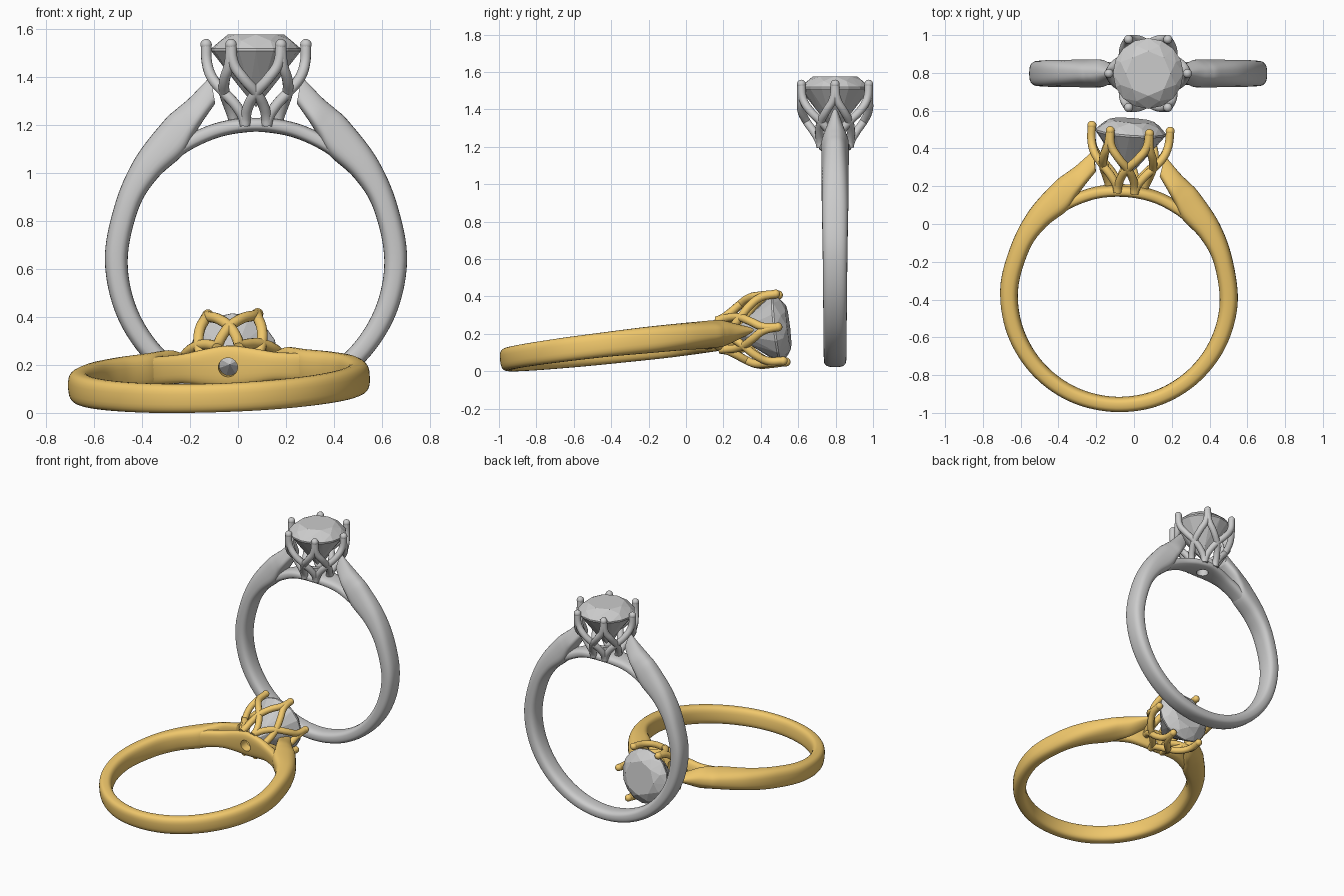
import bpy, bmesh
from math import sin, cos, pi, radians, copysign
from mathutils import Matrix, Vector

if "Cube" in bpy.data.objects:
    bpy.data.objects.remove(bpy.data.objects["Cube"])

gold = bpy.data.materials.new("gold")
gold.diffuse_color = (0.88, 0.58, 0.15, 1)
gold.use_nodes = True
gold.node_tree.nodes["Principled BSDF"].inputs["Base Color"].default_value = gold.diffuse_color


def finish(obj, mat, angle=None):
    if mat:
        obj.data.materials.append(mat)
    bpy.ops.object.select_all(action='DESELECT')
    obj.select_set(True)
    bpy.context.view_layer.objects.active = obj
    if angle:
        bpy.ops.object.shade_smooth_by_angle(angle=radians(angle))


def add_mesh(name, bm, M):
    bmesh.ops.recalc_face_normals(bm, faces=bm.faces)
    bm.transform(M)
    me = bpy.data.meshes.new(name)
    bm.to_mesh(me)
    bm.free()
    obj = bpy.data.objects.new(name, me)
    bpy.context.collection.objects.link(obj)
    return obj


def catmull(rows, steps):
    rows = [Vector(r) for r in rows]
    out = []
    for i in range(len(rows) - 1):
        p0, p1 = rows[max(i - 1, 0)], rows[i]
        p2, p3 = rows[i + 1], rows[min(i + 2, len(rows) - 1)]
        for j in range(steps):
            t = j / steps
            out.append((p1 * 2 + (p2 - p0) * t + (p0 * 2 - p1 * 5 + p2 * 4 - p3) * t * t
                        + (p1 * 3 - p0 - p2 * 3 + p3) * t ** 3) * 0.5)
    return out + [rows[-1]]


def loft(rows, steps, n=28, e=0.72):
    """Rows: inner x, inner z, outer x, outer z, half width, outer taper."""
    bm = bmesh.new()
    rings = []
    for ix, iz, ox, oz, hw, k in catmull(rows, steps):
        ring = []
        for i in range(n):
            a = 2 * pi * i / n
            c, s = [copysign(abs(v) ** e, v) for v in (cos(a), sin(a))]
            d = 0.5 + 0.5 * c
            ring.append(bm.verts.new((ix + (ox - ix) * d, hw * (1 + (k - 1) * d) * s,
                                      iz + (oz - iz) * d)))
        rings.append(ring)
    for r, q in zip(rings, rings[1:]):
        for i in range(n):
            bm.faces.new((r[i], r[(i + 1) % n], q[(i + 1) % n], q[i]))
    bm.faces.new(rings[0])
    bm.faces.new(rings[-1])
    return bm


# left half of the band: shoulder tip down to the bottom
HALF = [(-.17, .655, -.190, .768, .050, .25), (-.222, .580, -.275, .68, .086, .42),
        (-.262, .515, -.330, .633, .089, .5), (-.305, .440, -.385, .582, .086, .6),
        (-.41, .344, -.505, .425, .080, .75), (-.49, .215, -.588, .235, .075, .87),
        (-.535, 0, -.630, 0, .068, .95), (-.494, -.205, -.577, -.239, .064, 1),
        (-.378, -.378, -.438, -.438, .062, 1), (-.205, -.494, -.236, -.569, .061, 1),
        (0, -.535, 0, -.613, .060, 1)]
# prong strand: fraction of 60 degrees, radius, height
STRAND = [(0, .208, .905), (.05, .204, .82), (.24, .186, .757), (.5, .152, .70),
          (.76, .118, .645), (.95, .096, .595), (1, .09, .565)]


def ring(label, M, mat):
    # band with rising shoulders
    rows = HALF + [(-a, b, -c, d, h, k) for a, b, c, d, h, k in HALF[-2::-1]]
    finish(add_mesh(label + "_band", loft(rows, 8), M), mat, 50)

    # bridge under the head, pierced by a small round hole
    rows = []
    for deg, hw in ((-42, .06), (-32, .06), (-20, .062), (-10, .078), (0, .09),
                    (10, .078), (20, .062), (32, .06), (42, .06)):
        s, c = sin(radians(deg)), cos(radians(deg))
        rows.append((.536 * s, .536 * c, .597 * s, .597 * c, hw, .95))
    bridge = add_mesh(label + "_bridge", loft(rows, 5), M)
    bm = bmesh.new()
    bmesh.ops.create_cone(bm, cap_ends=True, segments=32, radius1=.04, radius2=.04, depth=.3,
                          matrix=Matrix.Translation((0, 0, .56)))
    cutter = add_mesh("hole_cutter", bm, M)
    cutter.hide_render = True
    mod = bridge.modifiers.new("hole", 'BOOLEAN')
    mod.object = cutter
    mod.solver = 'EXACT'
    finish(bridge, mat)
    bpy.ops.object.modifier_apply(modifier="hole")
    bpy.data.objects.remove(cutter)
    finish(bridge, None, 40)

    # woven prongs: two strands from each of six tips
    cu = bpy.data.curves.new(label + "_prongs", 'CURVE')
    cu.dimensions = '3D'
    cu.bevel_depth = .022
    cu.bevel_resolution = 4
    cu.resolution_u = 5
    cu.use_fill_caps = True
    balls = bmesh.new()
    for i in range(6):
        a0 = i * pi / 3
        for side in (-1, 1):
            sp = cu.splines.new('BEZIER')
            sp.bezier_points.add(len(STRAND) - 1)
            for bp, (t, r, z) in zip(sp.bezier_points, STRAND):
                a = a0 + side * t * pi / 3
                bp.co = M @ Vector((r * cos(a), r * sin(a), z))
                bp.handle_left_type = bp.handle_right_type = 'AUTO'
        bmesh.ops.create_uvsphere(balls, u_segments=16, v_segments=10, radius=.024,
                                  matrix=Matrix.Translation((.208 * cos(a0), .208 * sin(a0), .9)))
    prongs = bpy.data.objects.new(label + "_prongs", cu)
    bpy.context.collection.objects.link(prongs)
    finish(prongs, mat)
    bpy.ops.object.convert(target='MESH')
    finish(bpy.context.view_layer.objects.active, None, 50)
    finish(add_mesh(label + "_prong_tips", balls, M), mat, 60)

    # round brilliant stone as the hull of its facet corners
    bm = bmesh.new()
    for n, r, z, off in ((8, .118, .942, 0), (8, .158, .917, .5), (16, .187, .884, 0),
                         (16, .187, .874, 0), (8, .065, .712, .5), (1, 0, .64, 0)):
        for i in range(n):
            a = 2 * pi * (i + off) / n
            bm.verts.new((r * cos(a), r * sin(a), z))
    bmesh.ops.convex_hull(bm, input=bm.verts)
    bmesh.ops.dissolve_limit(bm, angle_limit=radians(1), verts=bm.verts, edges=bm.edges)
    finish(add_mesh(label + "_stone", bm, M), None)


# upright ring at the back, lying ring in front resting on its band
ring("standing_ring", Matrix.Translation((.075, .797, .635)), None)
ring("lying_ring", Matrix.Translation((-.08, -.385, .128))
     @ Matrix.Rotation(radians(-1.5), 4, 'Y') @ Matrix.Rotation(radians(-4.3), 4, 'Z')
     @ Matrix.Rotation(radians(-83.5), 4, 'X'), gold)
